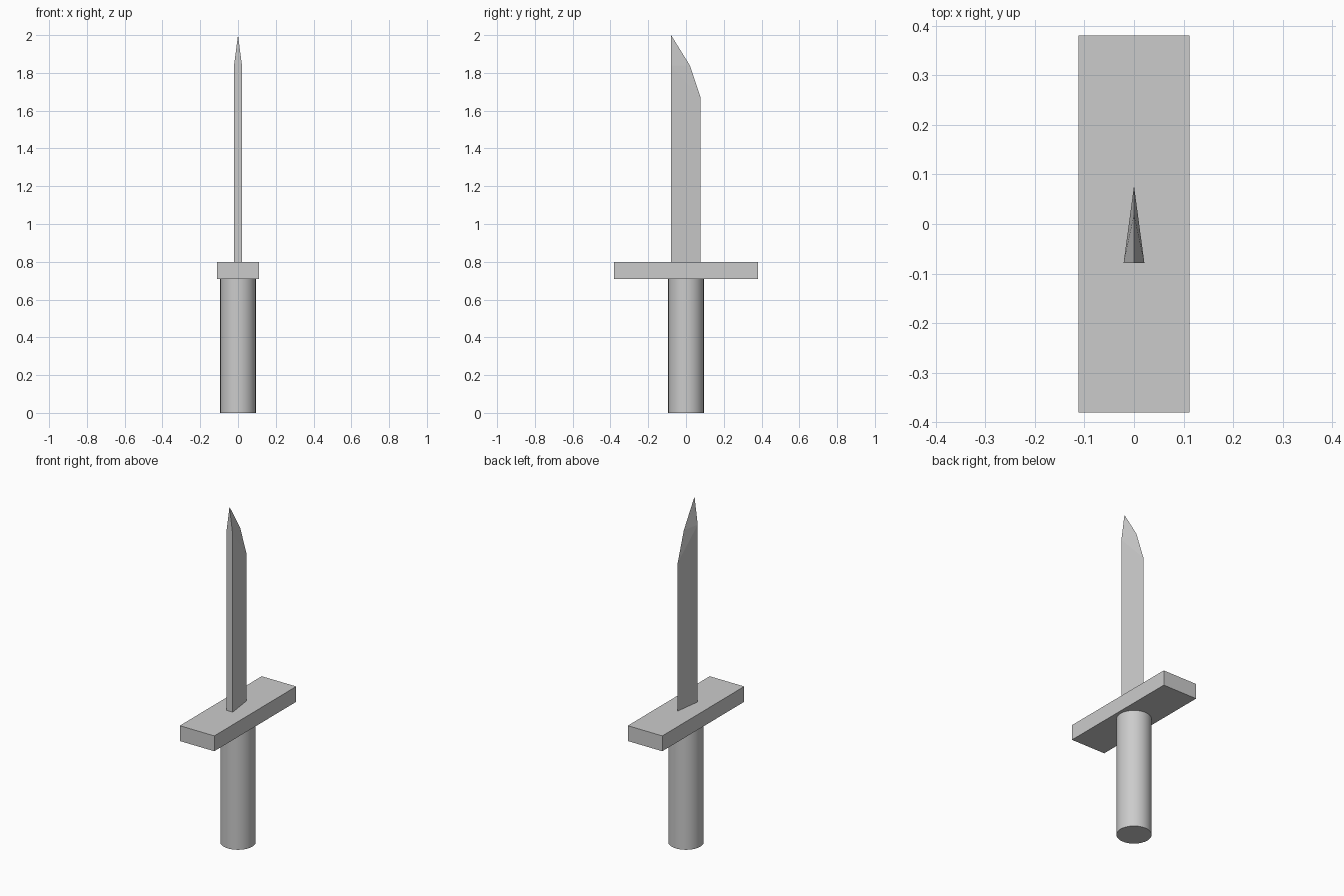
import bpy, bmesh

if "Cube" in bpy.data.objects:
    bpy.data.objects.remove(bpy.data.objects["Cube"])

# Handle: round grip
bpy.ops.mesh.primitive_cylinder_add(vertices=32, radius=0.094, depth=0.71, location=(0, 0, 0.355))
handle = bpy.context.object
handle.name = "handle"
bpy.ops.object.shade_smooth_by_angle()

# Guard: flat crossbar
bpy.ops.mesh.primitive_cube_add(size=1, location=(0, 0, 0.755))
guard = bpy.context.object
guard.name = "guard"
guard.scale = (0.224, 0.76, 0.09)
bpy.ops.object.transform_apply(location=False, rotation=False, scale=True)

# Blade: wedge section, thick spine at -y and cutting edge at +y
SPINE, EDGE, HALF, BASE, SHOULDER = -0.079, 0.077, 0.021, 0.80, 1.84
bm = bmesh.new()
base_l, base_r, base_e = [bm.verts.new((x, y, BASE)) for x, y in
                          ((-HALF, SPINE), (HALF, SPINE), (0, EDGE))]
top_l = bm.verts.new((-HALF, SPINE, SHOULDER))
top_r = bm.verts.new((HALF, SPINE, SHOULDER))
tip, mid, top_e = [bm.verts.new((0, y, z)) for y, z in
                   ((SPINE, 2.0), (0.02, 1.84), (EDGE, 1.67))]
bm.faces.new((base_l, base_r, top_r, tip, top_l))   # spine
bm.faces.new((base_l, base_e, base_r))              # bottom
for base, top in ((base_l, top_l), (base_r, top_r)):
    bm.faces.new((base, base_e, top_e, top))        # flat side
    bm.faces.new((top, top_e, mid))                 # point facets
    bm.faces.new((top, mid, tip))
bmesh.ops.recalc_face_normals(bm, faces=bm.faces)
mesh = bpy.data.meshes.new("blade")
bm.to_mesh(mesh)
bm.free()
blade = bpy.data.objects.new("blade", mesh)
bpy.context.collection.objects.link(blade)
